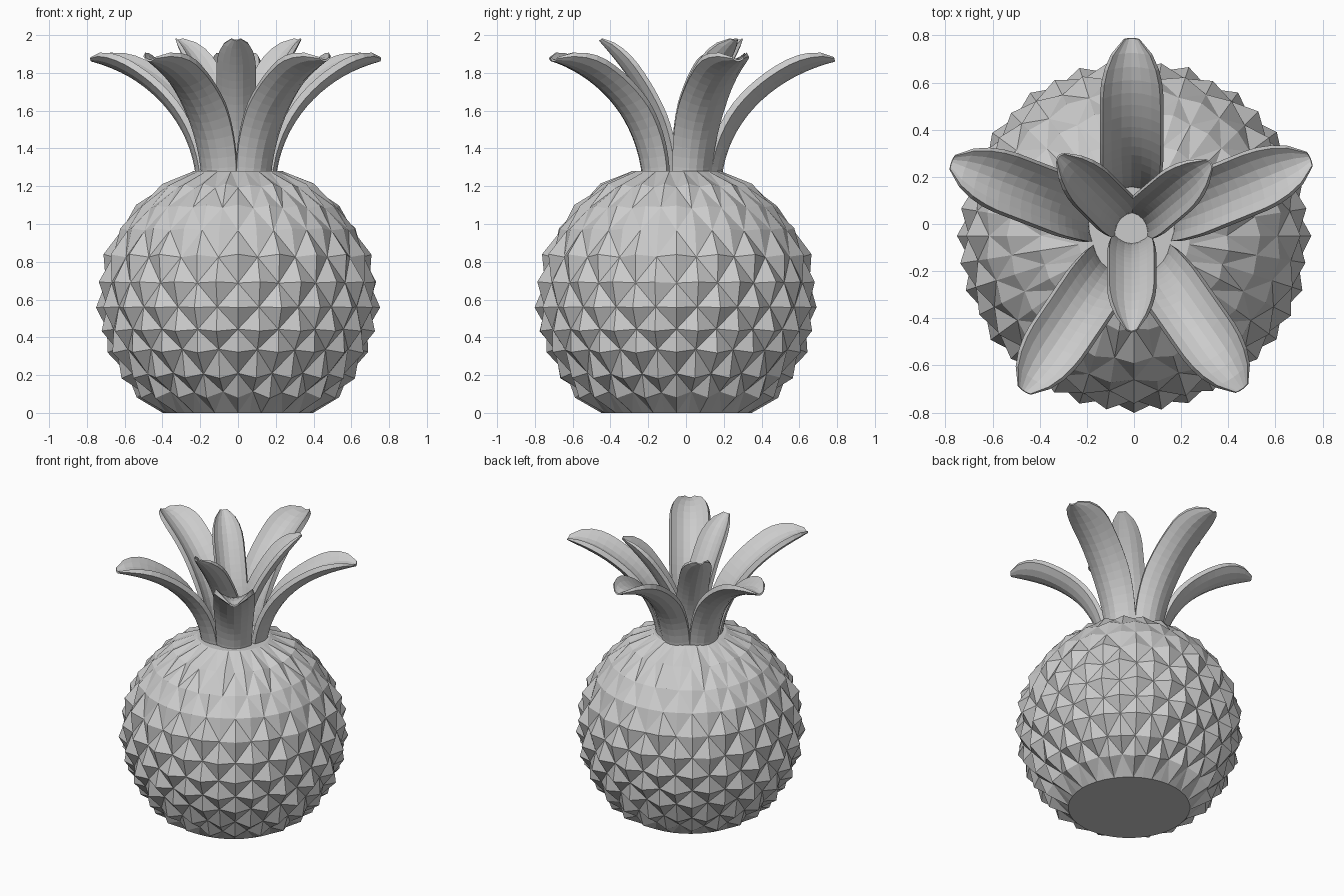
import bpy, bmesh, math, random
from mathutils import Vector
from mathutils.geometry import interpolate_bezier

random.seed(4)
cube = bpy.data.objects.get("Cube")
if cube:
    bpy.data.objects.remove(cube, do_unlink=True)

grey = bpy.data.materials.new("plain grey")
grey.use_nodes = True
grey.diffuse_color = (0.6, 0.6, 0.6, 1)
grey.node_tree.nodes["Principled BSDF"].inputs["Base Color"].default_value = (0.6, 0.6, 0.6, 1)


def finish(bm, name):
    bmesh.ops.recalc_face_normals(bm, faces=bm.faces)
    mesh = bpy.data.meshes.new(name)
    bm.to_mesh(mesh)
    bm.free()
    mesh.materials.append(grey)
    obj = bpy.data.objects.new(name, mesh)
    bpy.context.collection.objects.link(obj)
    return obj


# Fruit body: rings of alternating peaks and valleys form diamond studs
def build_body():
    bm = bmesh.new()
    centre, radius, count = Vector((0, -0.05, 0.6)), 0.72, 40
    heights = [0, 0.1, 0.2, 0.33, 0.44, 0.56, 0.69, 0.83, 0.97, 1.09, 1.2, 1.28]
    rings = []
    for k, z in enumerate(heights):
        r = math.sqrt(radius ** 2 - (z - centre.z) ** 2)
        edge = k in (0, len(heights) - 1)
        stud = 0 if edge else 0.028 if z < 0.9 else 0.012
        ring = []
        for i in range(count):
            a = math.tau * i / count
            out = stud * (1 if (i + k) % 2 else -0.5)
            out += 0 if edge else random.uniform(-0.006, 0.006)
            s = 1 + out / radius
            ring.append(bm.verts.new((r * s * math.cos(a), centre.y + r * s * math.sin(a),
                                      z if edge else centre.z + (z - centre.z) * s)))
        rings.append(ring)
    for k in range(len(rings) - 1):
        low, high = rings[k], rings[k + 1]
        for i in range(count):
            j = (i + 1) % count
            a, b, c, d = low[i], low[j], high[j], high[i]
            # split each cell along its valley diagonal
            tris = ((a, b, c), (a, c, d)) if (i + k) % 2 == 0 else ((a, b, d), (b, c, d))
            for t in tris:
                bm.faces.new(t)
    bm.faces.new(rings[0])
    bm.faces.new(rings[-1])
    finish(bm, "fruit_body")


# Leaf: a grooved crescent section swept along an arching spine
def build_leaf(name, base, angle, spine, width, depth, thick):
    bm = bmesh.new()
    a = math.radians(angle)
    out = Vector((math.cos(a), math.sin(a), 0))
    side = Vector((-math.sin(a), math.cos(a), 0))
    up = Vector((0, 0, 1))
    steps = 18
    pts = interpolate_bezier(*[Vector((r, 0, z)) for r, z in spine], steps)
    us = [-1, -0.7, -0.35, 0, 0.35, 0.7, 1]
    rings = []
    for k, p in enumerate(pts):
        t = (pts[min(k + 1, steps - 1)] - pts[max(k - 1, 0)]).normalized()
        normal = out * -t.z + up * t.x
        f = k / (steps - 1)
        w = 0.82 + 0.18 * min(1, f * 2.5)
        if f > 0.75:
            w *= math.sqrt(max(0.06, 1 - ((f - 0.75) / 0.25) ** 2))
        centre = Vector((base[0], base[1], 0)) + out * p.x + up * p.z
        outer = [(u * width * w, depth * w * u * u) for u in us]
        inner = [(u * width * w * 0.9, depth * w * u * u + thick * w * (1 - 0.3 * u * u))
                 for u in reversed(us)]
        rings.append([bm.verts.new(centre + side * x + normal * y) for x, y in outer + inner])
    n = len(rings[0])
    for lower, upper in zip(rings, rings[1:]):
        for i in range(n):
            j = (i + 1) % n
            bm.faces.new((lower[i], lower[j], upper[j], upper[i]))
    bm.faces.new(rings[0])
    bm.faces.new(rings[-1])
    finish(bm, name)


build_body()

outer_spine = [(0.22, 1.24), (0.25, 1.55), (0.5, 1.78), (0.82, 1.86)]
inner_spine = [(0.09, 1.24), (0.1, 1.5), (0.22, 1.72), (0.44, 1.97)]
outer_leaves = {"back": 90, "left": 22, "right": 159, "front_left": -55, "front_right": 236}
inner_leaves = {"front": 270, "left": 40, "right": 135}
for place, angle in outer_leaves.items():
    build_leaf("outer_leaf_" + place, (-0.01, -0.03), angle, outer_spine, 0.135, 0.07, 0.045)
for place, angle in inner_leaves.items():
    build_leaf("inner_leaf_" + place, (-0.01, -0.02), angle, inner_spine, 0.105, 0.06, 0.035)
